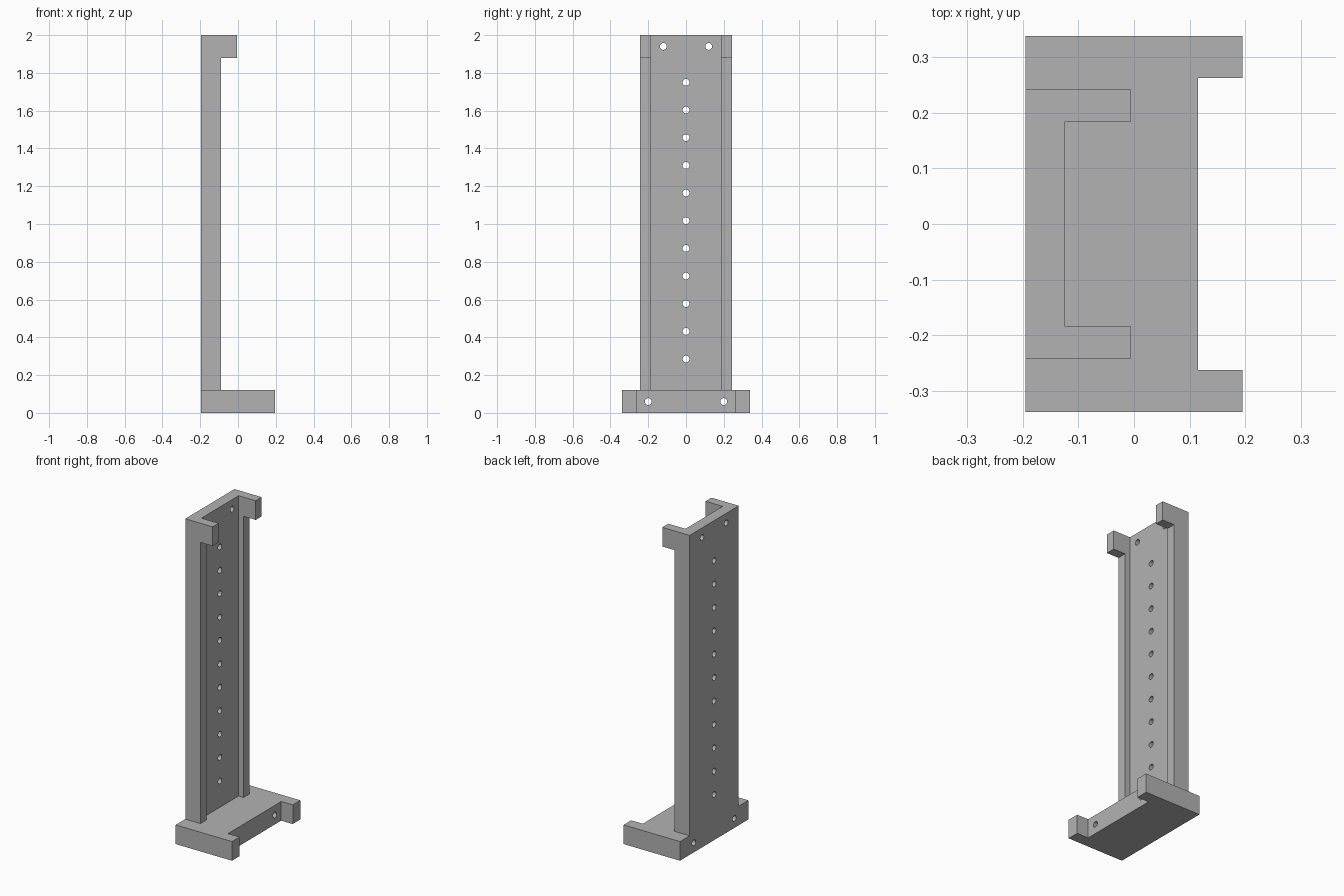
import bpy, bmesh
from mathutils import Matrix, Vector

cube = bpy.data.objects.get("Cube")
if cube:
    bpy.data.objects.remove(cube, do_unlink=True)

grey = bpy.data.materials.new("plain_grey")
grey.use_nodes = True
colour = (0.45, 0.45, 0.45, 1)
grey.diffuse_color = colour
grey.node_tree.nodes["Principled BSDF"].inputs["Base Color"].default_value = colour

BACK = -0.195
HOLE_RADIUS = 0.018


def make_object(name, bm):
    bmesh.ops.recalc_face_normals(bm, faces=bm.faces)
    mesh = bpy.data.meshes.new(name)
    bm.to_mesh(mesh)
    bm.free()
    mesh.materials.append(grey)
    obj = bpy.data.objects.new(name, mesh)
    bpy.context.collection.objects.link(obj)
    return obj


def extrude_profile(name, half, z0, z1):
    """Mirror a half outline across y = 0 and extrude it upwards."""
    outline = half + [(x, -y) for x, y in reversed(half)]
    bm = bmesh.new()
    face = bm.faces.new([bm.verts.new((x, y, z0)) for x, y in outline])
    top = bmesh.ops.extrude_face_region(bm, geom=[face])["geom"]
    verts = [g for g in top if isinstance(g, bmesh.types.BMVert)]
    bmesh.ops.translate(bm, verts=verts, vec=(0, 0, z1 - z0))
    return make_object(name, bm)


def box_cutter(lo, hi):
    lo, hi = Vector(lo), Vector(hi)
    bm = bmesh.new()
    matrix = Matrix.Translation((lo + hi) / 2) @ Matrix.Diagonal((hi - lo).to_4d())
    matrix[3][3] = 1
    bmesh.ops.create_cube(bm, size=1, matrix=matrix)
    return make_object("cutter", bm)


def hole_cutter(points):
    """Cylinders along x at the given (y, z) points."""
    bm = bmesh.new()
    for y, z in points:
        bmesh.ops.create_cone(
            bm, cap_ends=True, segments=32, radius1=HOLE_RADIUS,
            radius2=HOLE_RADIUS, depth=1,
            matrix=Matrix.Translation((0, y, z)) @ Matrix.Rotation(1.5707963, 4, "Y"))
    return make_object("cutter", bm)


def cut(obj, cutter):
    cutter.hide_render = True
    mod = obj.modifiers.new("cut", "BOOLEAN")
    mod.operation = "DIFFERENCE"
    mod.solver = "EXACT"
    mod.object = cutter
    bpy.context.view_layer.objects.active = obj
    bpy.ops.object.modifier_apply(modifier=mod.name)
    bpy.data.objects.remove(cutter, do_unlink=True)


# Upright channel: U section, flanges trimmed back below the top hooks
channel = extrude_profile(
    "upright_channel",
    [(BACK, 0.243), (-0.006, 0.243), (-0.006, 0.184), (-0.125, 0.184)], 0.12, 2)
cut(channel, box_cutter((-0.09, -0.5, 0), (0.5, 0.5, 1.88)))
rail_holes = [(0, 0.285 + i * 0.1465) for i in range(11)]
cut(channel, hole_cutter(rail_holes + [(s * 0.12, 1.94) for s in (-1, 1)]))

# Base block: two front lugs and two through holes
base = extrude_profile(
    "base_block",
    [(BACK, 0.338), (0.195, 0.338), (0.195, 0.263), (0.115, 0.263)], 0, 0.12)
cut(base, hole_cutter([(s * 0.2, 0.06) for s in (-1, 1)]))

# Smooth hole walls, sharp edges elsewhere
for obj in (channel, base):
    bpy.ops.object.select_all(action="DESELECT")
    obj.select_set(True)
    bpy.context.view_layer.objects.active = obj
    bpy.ops.object.shade_smooth_by_angle(angle=0.52)
